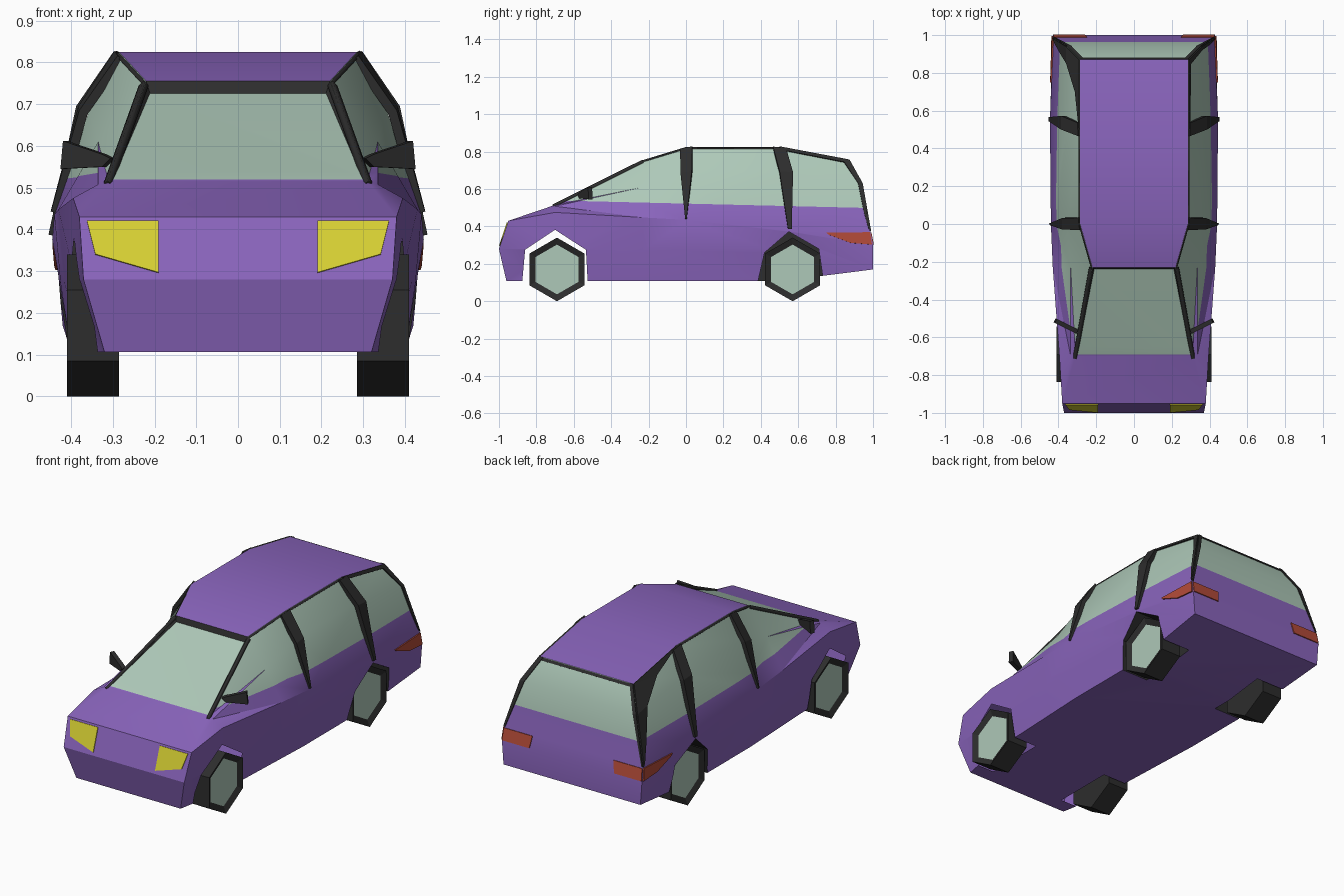
import bpy, bmesh
from math import radians
from mathutils import Vector
from mathutils.bvhtree import BVHTree

cube = bpy.data.objects.get("Cube")
if cube:
    bpy.data.objects.remove(cube, do_unlink=True)


def material(name, rgb):
    m = bpy.data.materials.new(name)
    m.use_nodes = True
    m.diffuse_color = (*rgb, 1)
    m.node_tree.nodes["Principled BSDF"].inputs["Base Color"].default_value = (*rgb, 1)
    return m


PAINT = material("purple_paint", (0.25, 0.127, 0.50))
GLASS = material("pale_green_glass", (0.42, 0.58, 0.48))
BLACK = material("black_trim", (0.026, 0.026, 0.026))
YELLOW = material("yellow_lamp", (0.68, 0.63, 0.033))
RED = material("red_lamp", (0.45, 0.07, 0.04))


def finish(name, bm, mats, mirror=False, thick=0):
    mesh = bpy.data.meshes.new(name)
    bm.normal_update()
    bm.to_mesh(mesh)
    bm.free()
    ob = bpy.data.objects.new(name, mesh)
    bpy.context.collection.objects.link(ob)
    for m in mats:
        mesh.materials.append(m)
    if thick:
        mod = ob.modifiers.new("thickness", "SOLIDIFY")
        mod.thickness, mod.offset = thick, 0
    if mirror:
        ob.modifiers.new("mirror", "MIRROR")
    return ob


# Body: half sections of sill, flank, crease, window kink, roof edge
nose = (0.38, -0.95, 0.43)
stations = [
    [(0.32, -0.96, 0.107), (0.37, -1, 0.28), nose, nose, nose],
    [(0.37, -0.7, 0.107), (0.39, -0.7, 0.28), (0.395, -0.7, 0.475), (0.335, -0.7, 0.508), (0.31, -0.7, 0.515)],
    [(0.39, -0.23, 0.107), (0.415, -0.23, 0.27), (0.43, -0.23, 0.448), (0.335, -0.23, 0.61), (0.22, -0.23, 0.755)],
    [(0.40, 0, 0.107), (0.425, 0, 0.27), (0.44, 0, 0.435), (0.355, 0, 0.69), (0.285, 0, 0.825)],
    [(0.40, 0.5, 0.107), (0.43, 0.52, 0.28), (0.445, 0.55, 0.375), (0.355, 0.52, 0.69), (0.285, 0.5, 0.825)],
    [(0.42, 1, 0.17), (0.43, 1, 0.30), (0.425, 0.985, 0.375), (0.355, 0.94, 0.63), (0.285, 0.87, 0.755)],
]
bm = bmesh.new()
rings = []
for st in stations:
    left = [bm.verts.new(p) for p in st]
    right = [bm.verts.new((-x, y, z)) for x, y, z in reversed(st)]
    rings.append(left + right)
n = len(rings[0])
for a, b in zip(rings, rings[1:]):
    for i in range(n):
        j = (i + 1) % n
        bm.faces.new((a[i], a[j], b[j], b[i]))
for ring in (rings[0], rings[-1]):
    for i in range(4):
        bm.faces.new((ring[i], ring[i + 1], ring[n - 2 - i], ring[n - 1 - i]))
bmesh.ops.remove_doubles(bm, verts=bm.verts[:], dist=0.0005)
bmesh.ops.dissolve_degenerate(bm, dist=0.0005, edges=bm.edges[:])
bmesh.ops.triangulate(bm, faces=bm.faces[:])
bmesh.ops.recalc_face_normals(bm, faces=bm.faces[:])
surface = BVHTree.FromBMesh(bm)

# Windscreen sunk below a black header and pillars
bm.normal_update()
screen = [f for f in bm.faces if abs(f.normal.x) < 0.05 and f.normal.z > 0
          and -0.69 < f.calc_center_median().y < -0.235]
for f in bmesh.ops.inset_region(bm, faces=screen, thickness=0.014, depth=0)["faces"]:
    if f.calc_center_median().z > 0.54:
        f.material_index = 2
for v in {v for f in screen for v in f.verts}:
    if v.co.z > 0.6:
        v.co.z -= 0.024
for f in screen:
    f.material_index = 1

# Cut the window line and colour the side and back glass
belt = Vector((0, 0, 0.522))
belt_up = Vector((0, 0.024, 1)).normalized()
bmesh.ops.bisect_plane(bm, geom=bm.verts[:] + bm.edges[:] + bm.faces[:],
                       plane_co=belt, plane_no=belt_up, dist=0.0001)
bm.normal_update()
for f in bm.faces:
    above = (f.calc_center_median() - belt).dot(belt_up) > 0
    if f.material_index == 0 and above and (abs(f.normal.x) > 0.3 or f.normal.y > 0.5):
        f.material_index = 1
body = finish("body", bm, [PAINT, GLASS, BLACK])


def prism(name, profile, x0, x1, mats, mirror=False):
    bm = bmesh.new()
    ends = [[bm.verts.new((x, y, z)) for y, z in profile] for x in (x0, x1)]
    for e in ends:
        bm.faces.new(e)
    for i in range(len(profile)):
        j = (i + 1) % len(profile)
        bm.faces.new((ends[0][i], ends[0][j], ends[1][j], ends[1][i]))
    bmesh.ops.recalc_face_normals(bm, faces=bm.faces[:])
    return finish(name, bm, mats, mirror)


# Wheel arches
FRONT, REAR, DEPTH = -0.69, 0.57, 0.235
arches = {
    FRONT: [(-0.885, 0.0), (-0.86, 0.275), (-0.7, 0.382), (-0.535, 0.275), (-0.52, 0.0)],
    REAR: [(0.36, 0.0), (0.42, 0.26), (0.55, 0.372), (0.71, 0.28), (0.75, 0.0)],
}
bpy.context.view_layer.objects.active = body
for axle, profile in arches.items():
    for side in (1, -1):
        cutter = prism("arch_cutter", profile, side * DEPTH, side * 0.7, [BLACK])
        cutter.hide_render = True
        mod = body.modifiers.new("arch", "BOOLEAN")
        mod.object, mod.operation, mod.solver = cutter, "DIFFERENCE", "EXACT"
        bpy.ops.object.modifier_apply(modifier=mod.name)
        bpy.data.objects.remove(cutter, do_unlink=True)

# Rear arches get a black lining, front arches stay open
bm = bmesh.new()
bm.from_mesh(body.data)
bm.normal_update()
opened = []
for f in bm.faces:
    c, nor = f.calc_center_median(), f.normal
    wall = abs(abs(c.x) - DEPTH) < 0.002 and abs(nor.x) > 0.9
    lining = abs(nor.x) < 0.01 and nor.z > -0.95 and abs(c.x) > DEPTH
    if c.z < 0.39 and (wall or lining):
        if abs(c.y - REAR) < 0.22:
            f.material_index = 2
        elif abs(c.y - FRONT) < 0.22:
            opened.append(f)
bmesh.ops.delete(bm, geom=opened, context="FACES")
bm.to_mesh(body.data)
bm.free()
body.select_set(True)
bpy.ops.object.shade_smooth_by_angle(angle=radians(28))

# Wheels with recessed hubs
for label, axle in (("front", FRONT), ("rear", REAR)):
    h, r = 0.147, 0.17
    hexagon = [(axle, 2 * r), (axle + h, 1.5 * r), (axle + h, r / 2),
               (axle, 0), (axle - h, r / 2), (axle - h, 1.5 * r)]
    wheel = prism(label + "_wheels", hexagon, 0.285, 0.41, [BLACK, GLASS], True)
    bm = bmesh.new()
    bm.from_mesh(wheel.data)
    hub = [f for f in bm.faces if f.normal.x > 0.9]
    bmesh.ops.inset_region(bm, faces=hub, thickness=0.037, depth=0)
    for f in hub:
        f.material_index = 1
        bmesh.ops.translate(bm, verts=f.verts[:], vec=(-0.015, 0, 0))
    bm.to_mesh(wheel.data)
    bm.free()


def on_side(y, z, out=0):
    hit = surface.ray_cast(Vector((2, y, z)), Vector((-1, 0, 0)))[0]
    return hit + Vector((out, 0, 0))


def on_end(x, z, s):
    hit = surface.ray_cast(Vector((x, 2 * s, z)), Vector((0, -s, 0)))[0]
    return hit + Vector((0, s * 0.001, 0))


def strip(name, edge_a, edge_b, mat, thick, mirror=True):
    bm = bmesh.new()
    a = [bm.verts.new(p) for p in edge_a]
    b = [bm.verts.new(p) for p in edge_b]
    for i in range(len(a) - 1):
        bm.faces.new((a[i], a[i + 1], b[i + 1], b[i]))
    return finish(name, bm, [mat], mirror, thick)


def side_strip(name, edge_a, edge_b, mat, thick):
    strip(name, [on_side(*p) for p in edge_a], [on_side(*p) for p in edge_b], mat, thick)


# Door pillars, bowed out from the glass
side_strip("middle_pillars", [(-0.03, 0.81), (-0.028, 0.68, 0.018), (-0.004, 0.44)],
           [(0.035, 0.822), (0.032, 0.69, 0.018), (0.004, 0.44)], BLACK, 0.022)
side_strip("back_pillars", [(0.465, 0.82), (0.5, 0.69, 0.022), (0.545, 0.385)],
           [(0.535, 0.812), (0.572, 0.685, 0.022), (0.565, 0.385)], BLACK, 0.024)

# Rear corner pillars: broad quarter panel on the right, slim on the left
roof_back, kink_back, crease_back = (Vector(p) for p in (stations[5][4], stations[5][3], stations[5][2]))
outer = [Vector(stations[4][4]), roof_back, kink_back, Vector((0.397, 0.966, 0.48)), crease_back]
inner_edges = {
    "left": (1, [(0.52, 0.805), (0.845, 0.742), (0.92, 0.63), (0.95, 0.48), (0.975, 0.39)]),
    "right": (-1, [(0.53, 0.81), (0.70, 0.745), (0.85, 0.645), (0.925, 0.48), (0.97, 0.39)]),
}
for label, (s, inner) in inner_edges.items():
    pair = [[(s * p.x, p.y, p.z) for p in edge] for edge in (outer, [on_side(*q) for q in inner])]
    strip(label + "_corner_pillar", *pair, BLACK, 0.014, False)
strip("hatch_frame", [roof_back, kink_back, crease_back],
      [v - Vector((w, 0, 0)) for v, w in ((roof_back, 0.02), (kink_back, 0.022), (crease_back, 0.006))],
      BLACK, 0.01)
strip("hatch_top_trim", [(-0.285, 0.87, 0.752), (0.285, 0.87, 0.752)],
      [(-0.292, 0.878, 0.739), (0.292, 0.878, 0.739)], BLACK, 0.008, False)


def rail(name, points, radius):
    curve = bpy.data.curves.new(name, "CURVE")
    curve.dimensions = "3D"
    curve.bevel_depth, curve.bevel_resolution, curve.use_fill_caps = radius, 0, True
    for s in (1, -1):
        sp = curve.splines.new("POLY")
        sp.points.add(len(points) - 1)
        for pt, (x, y, z) in zip(sp.points, points):
            pt.co = (s * x, y, z, 1)
    curve.materials.append(BLACK)
    bpy.context.collection.objects.link(bpy.data.objects.new(name, curve))


# Windscreen pillars and roof gutters
rail("windscreen_pillars", [(0.312, -0.71, 0.506), (0.226, -0.23, 0.745)], 0.012)
rail("roof_gutters", [(x + 0.002, y, z - 0.008) for x, y, z in (s[4] for s in stations[2:])], 0.007)

# Door mirrors
bm = bmesh.new()
bm.faces.new([bm.verts.new((x, -0.57 + (x - 0.3) * 0.5, z)) for x, z in
              ((0.30, 0.57), (0.32, 0.55), (0.42, 0.545), (0.414, 0.612), (0.32, 0.58))])
finish("door_mirrors", bm, [BLACK], True, 0.024)


# Lamps as thin plates
def end_lamp(name, top, bottom, s, mat):
    strip(name, [on_end(x, z, s) for x, z in top], [on_end(x, z, s) for x, z in bottom], mat, 0.008)


end_lamp("headlamps", [(0.19, 0.42), (0.362, 0.42)], [(0.19, 0.296), (0.342, 0.34)], -1, YELLOW)
end_lamp("tail_lamps_back", [(0.25, 0.368), (0.424, 0.368)], [(0.26, 0.303), (0.428, 0.303)], 1, RED)
side_strip("tail_lamps_side", [(0.75, 0.367, 0.003), (0.87, 0.368, 0.003), (0.984, 0.369, 0.003)],
           [(0.76, 0.357, 0.003), (0.88, 0.312, 0.003), (0.994, 0.303, 0.003)], RED, 0.009)
